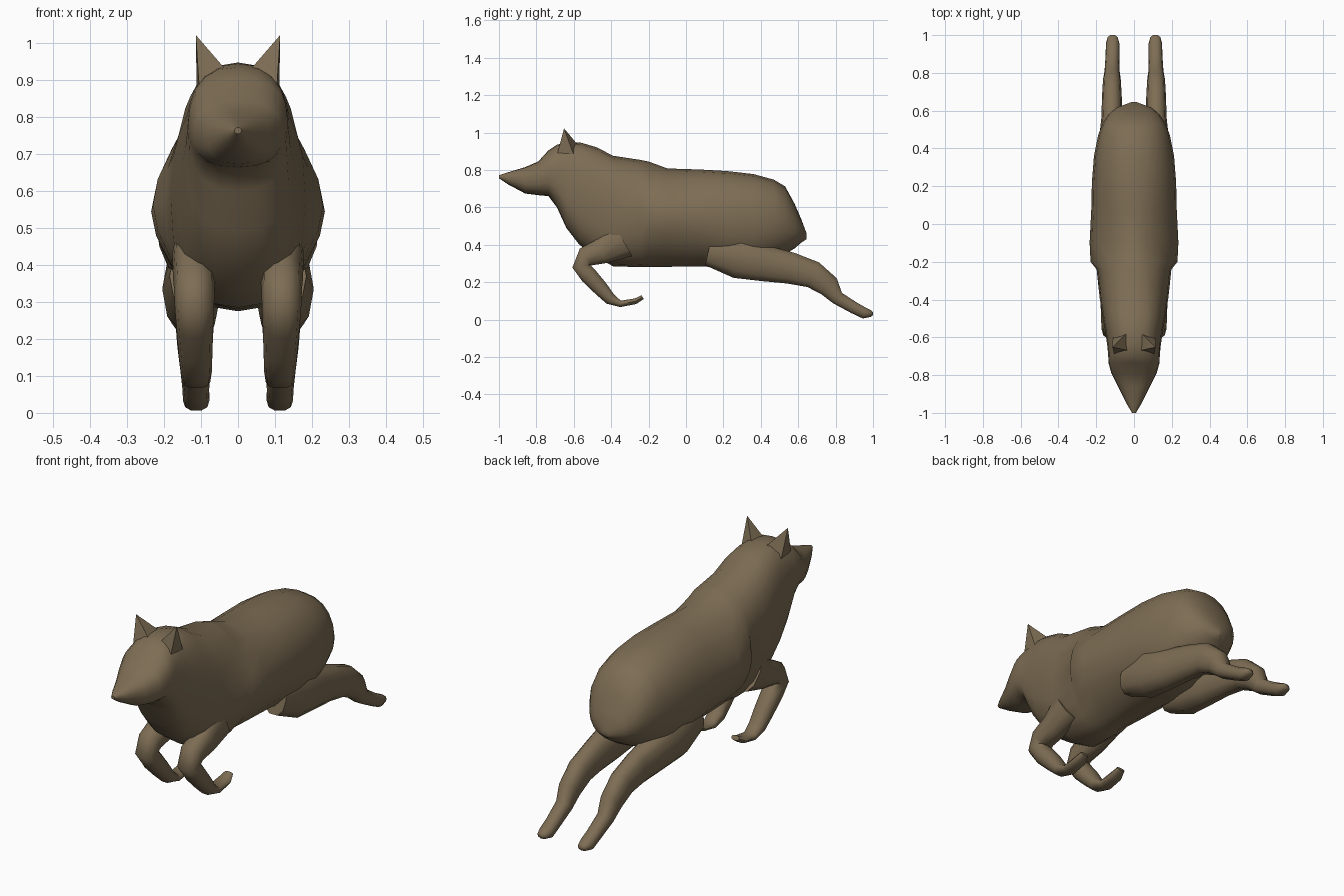
import bpy, bmesh, math
from mathutils import Vector

if "Cube" in bpy.data.objects:
    bpy.data.objects.remove(bpy.data.objects["Cube"])

fur = bpy.data.materials.new("brown fur")
fur.diffuse_color = (0.205, 0.152, 0.088, 1)
fur.use_nodes = True
fur.node_tree.nodes["Principled BSDF"].inputs["Base Color"].default_value = fur.diffuse_color


def finish(name, bm, mirror=False, angle=50):
    bmesh.ops.recalc_face_normals(bm, faces=bm.faces)
    me = bpy.data.meshes.new(name)
    bm.to_mesh(me)
    bm.free()
    ob = bpy.data.objects.new(name, me)
    bpy.context.collection.objects.link(ob)
    me.materials.append(fur)
    bpy.ops.object.select_all(action='DESELECT')
    ob.select_set(True)
    bpy.context.view_layer.objects.active = ob
    bpy.ops.object.shade_smooth_by_angle(angle=math.radians(angle))
    if mirror:
        m = ob.modifiers.new("mirror", 'MIRROR')
        m.use_mirror_merge = False
    return ob


def loft(name, rings, mirror=False):
    """Skin a list of equal-length point rings and cap both ends."""
    bm = bmesh.new()
    loops = [[bm.verts.new(p) for p in r] for r in rings]
    n = len(loops[0])
    for a, b in zip(loops, loops[1:]):
        for i in range(n):
            j = (i + 1) % n
            bm.faces.new((a[i], a[j], b[j], b[i]))
    bm.faces.new(loops[0])
    bm.faces.new(loops[-1])
    return finish(name, bm, mirror)


def oval(n, p):
    """Unit superellipse: p=1 diamond, p=2 round, larger is boxy."""
    pts = []
    for i in range(n):
        t = 2 * math.pi * i / n
        c, s = math.cos(t), math.sin(t)
        pts.append((math.copysign(abs(c) ** (2 / p), c), math.copysign(abs(s) ** (2 / p), s)))
    return pts


def limb(name, path, n=10):
    """Tube through (x, y, z, thickness, width) in a side-on plane, mirrored."""
    rings = []
    for k, (x, y, z, r, w) in enumerate(path):
        a, b = path[max(k - 1, 0)], path[min(k + 1, len(path) - 1)]
        d = Vector((0, b[1] - a[1], b[2] - a[2])).normalized()
        nrm = Vector((0, -d.z, d.y))
        rings.append([Vector((x, y, z)) + Vector((c * w, 0, 0)) + nrm * s * r
                      for c, s in oval(n, 2.3)])
    return loft(name, rings, True)


# Body, neck and head: (y, top, bottom, half width, roundness)
body = [
    (-1.00, .772, .755, .010, 2), (-.95, .788, .722, .040, 2.2),
    (-.86, .815, .674, .085, 2.4), (-.79, .845, .665, .120, 2.5),
    (-.735, .905, .660, .135, 2.5), (-.69, .935, .600, .137, 2.5),
    (-.64, .945, .490, .142, 2.6), (-.57, .948, .400, .152, 2.6),
    (-.48, .922, .335, .168, 2.6), (-.39, .876, .285, .182, 2.5),
    (-.24, .853, .280, .198, 2.2), (-.20, .845, .280, .230, 1.7),
    (-.10, .808, .282, .235, 1.7), (.08, .802, .285, .226, 1.9),
    (.22, .794, .275, .223, 2.1), (.36, .778, .280, .212, 2.2),
    (.47, .748, .320, .190, 2.2), (.53, .712, .350, .168, 2.2),
    (.58, .620, .380, .135, 2.2), (.615, .540, .410, .095, 2.1),
    (.645, .460, .430, .015, 2),
]
rings = []
for y, top, bot, w, p in body:
    mid, h = (top + bot) / 2, (top - bot) / 2
    rings.append([(c * w, y, mid + s * h) for c, s in oval(20, p)])
loft("body_and_head", rings)

# Tucked front legs
limb("front_legs", [
    (.118, -.34, .43, .11, .060), (.118, -.45, .365, .072, .058),
    (.118, -.535, .335, .058, .055), (.118, -.560, .285, .050, .053),
    (.117, -.520, .235, .048, .050), (.115, -.455, .165, .042, .046),
    (.113, -.405, .110, .033, .042), (.113, -.350, .084, .018, .038),
    (.113, -.270, .098, .016, .036), (.113, -.232, .120, .012, .022),
])

# Stretched hind legs
limb("hind_legs", [
    (.125, .12, .37, .085, .060), (.125, .28, .335, .120, .080),
    (.120, .42, .300, .100, .068), (.117, .56, .275, .088, .056),
    (.117, .68, .240, .076, .052), (.117, .765, .178, .062, .047),
    (.116, .81, .115, .038, .040), (.114, .90, .062, .033, .036),
    (.113, .955, .034, .031, .036), (.113, .99, .032, .018, .026),
    (.113, 1.0, .032, .008, .012),
])

# Pointed ears
bm = bmesh.new()
base = [bm.verts.new(p) for p in
        ((.030, -.670, .925), (.105, -.690, .880), (.112, -.600, .880), (.035, -.575, .930))]
tip = bm.verts.new((.114, -.652, 1.022))
for i in range(4):
    bm.faces.new((base[i], base[(i + 1) % 4], tip))
bm.faces.new(base)
finish("ears", bm, True, 60)
